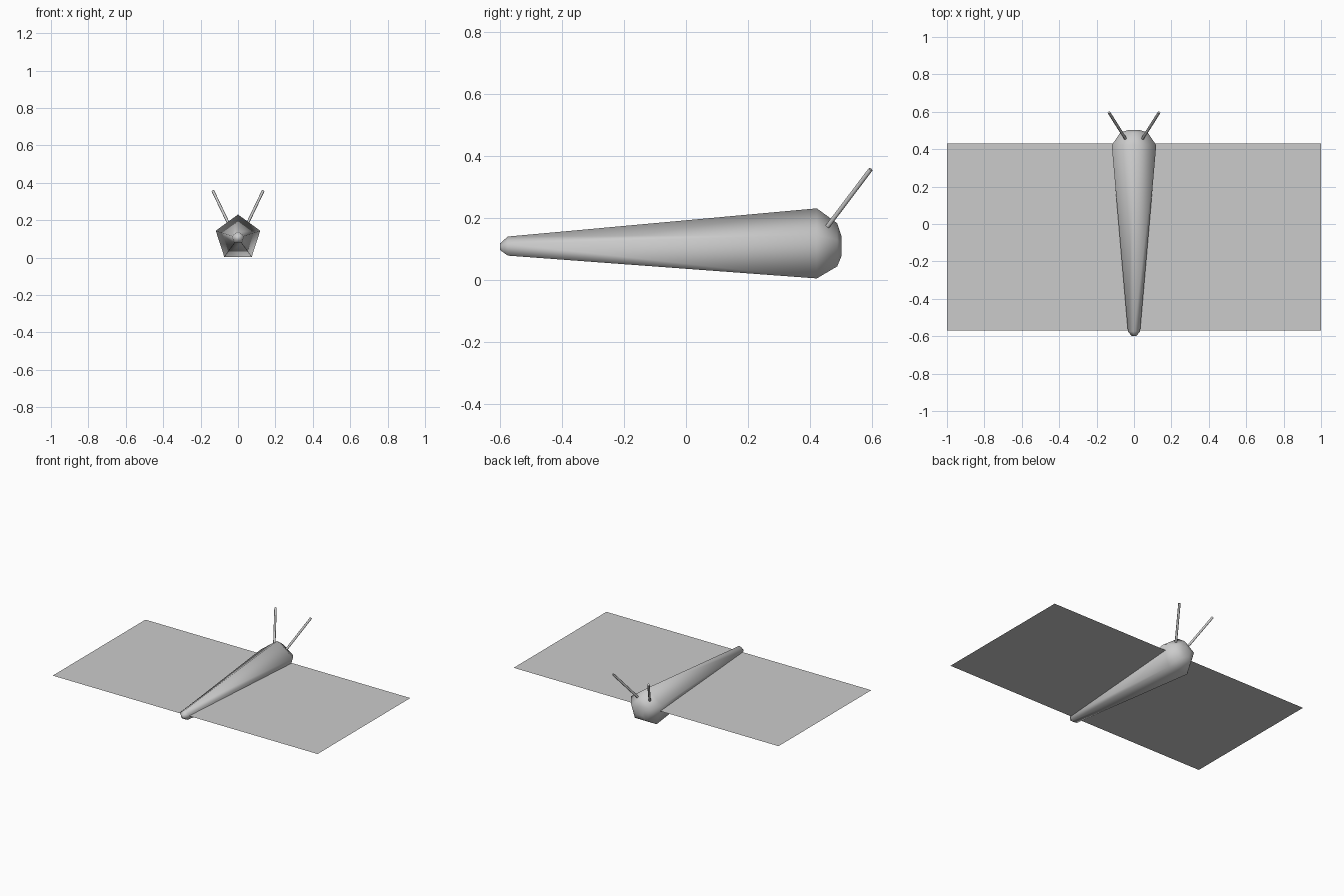
import bpy, bmesh
from math import sin, cos, pi, radians
from mathutils import Vector

if "Cube" in bpy.data.objects:
    bpy.data.objects.remove(bpy.data.objects["Cube"])

CZ = 0.105  # height of the body axis and wing sheet


def make_object(name, bm, smooth_angle=None):
    bmesh.ops.recalc_face_normals(bm, faces=bm.faces)
    me = bpy.data.meshes.new(name)
    bm.to_mesh(me)
    bm.free()
    ob = bpy.data.objects.new(name, me)
    bpy.context.collection.objects.link(ob)
    if smooth_angle:
        bpy.ops.object.select_all(action='DESELECT')
        ob.select_set(True)
        bpy.context.view_layer.objects.active = ob
        bpy.ops.object.shade_smooth_by_angle(angle=radians(smooth_angle))
    return ob


# Body: five-sided tapered loft along y, one corner on top (y, radius)
profile = [(-0.60, 0.012), (-0.575, 0.034), (0.422, 0.125),
           (0.488, 0.077), (0.502, 0.035)]
bm = bmesh.new()
rings = []
for y, r in profile:
    rings.append([bm.verts.new((r * sin(2 * pi * i / 5), y,
                                CZ + r * cos(2 * pi * i / 5))) for i in range(5)])
for a, b in zip(rings, rings[1:]):
    for i in range(5):
        j = (i + 1) % 5
        bm.faces.new((a[i], a[j], b[j], b[i]))
bm.faces.new(rings[0])
bm.faces.new(rings[-1])
make_object("body", bm, 80)

# Wings: one flat sheet through the body
bm = bmesh.new()
bm.faces.new([bm.verts.new((x, y, CZ)) for x, y in
              ((-1, -0.57), (1, -0.57), (1, 0.43), (-1, 0.43))])
make_object("wings", bm)

# Antennae: a mirrored pair of thin rods
for side, label in ((-1, "left"), (1, "right")):
    start = Vector((side * 0.046, 0.457, 0.172))
    end = Vector((side * 0.134, 0.596, 0.356))
    d = end - start
    bm = bmesh.new()
    bmesh.ops.create_cone(bm, cap_ends=True, segments=8, radius1=0.0075,
                          radius2=0.0075, depth=d.length)
    ob = make_object("antenna_" + label, bm, 50)
    ob.rotation_mode = 'QUATERNION'
    ob.rotation_quaternion = d.to_track_quat('Z', 'Y')
    ob.location = (start + end) / 2
